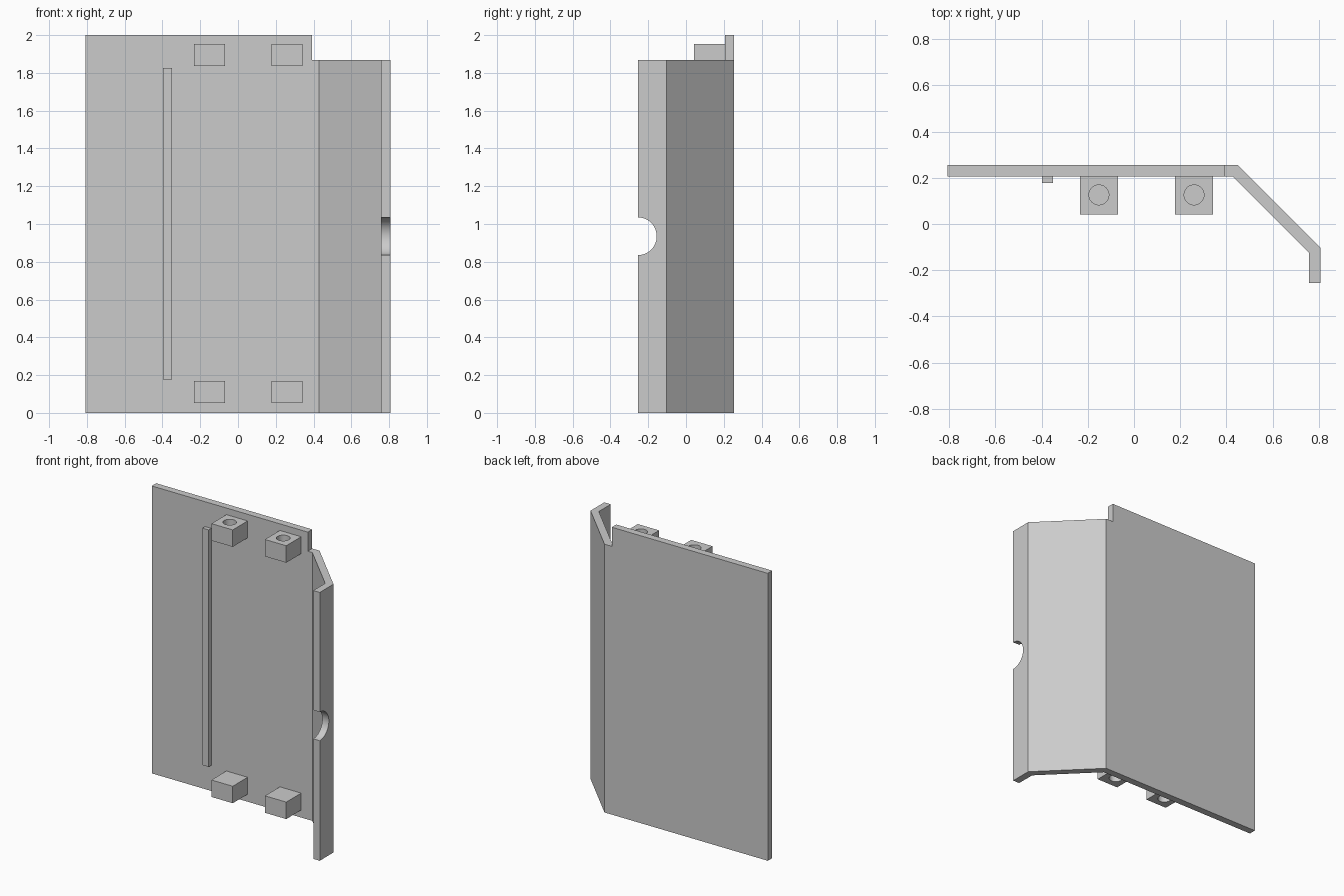
import bpy, bmesh, math
from mathutils import Matrix

cube = bpy.data.objects.get("Cube")
if cube:
    bpy.data.objects.remove(cube, do_unlink=True)

grey = bpy.data.materials.new("plain grey")
grey.use_nodes = True
color = (0.6, 0.6, 0.6, 1)
grey.diffuse_color = color
grey.node_tree.nodes["Principled BSDF"].inputs["Base Color"].default_value = color


def finish(name, bm):
    bmesh.ops.recalc_face_normals(bm, faces=bm.faces)
    mesh = bpy.data.meshes.new(name)
    bm.to_mesh(mesh)
    bm.free()
    mesh.materials.append(grey)
    obj = bpy.data.objects.new(name, mesh)
    bpy.context.collection.objects.link(obj)
    return obj


def box(name, x, y, z):
    bm = bmesh.new()
    bmesh.ops.create_cube(bm, size=1)
    for v in bm.verts:
        v.co = [lo if c < 0 else hi for c, (lo, hi) in zip(v.co, (x, y, z))]
    return finish(name, bm)


def cylinder(name, radius, depth, center, axis="Z"):
    bm = bmesh.new()
    turn = Matrix.Rotation(math.pi / 2, 4, "Y") if axis == "X" else Matrix()
    bmesh.ops.create_cone(bm, cap_ends=True, segments=48, radius1=radius, radius2=radius,
                          depth=depth, matrix=Matrix.Translation(center) @ turn)
    return finish(name, bm)


def cut(obj, cutter):
    cutter.hide_render = True
    mod = obj.modifiers.new("cut", "BOOLEAN")
    mod.operation, mod.solver, mod.object = "DIFFERENCE", "EXACT", cutter
    bpy.context.view_layer.objects.active = obj
    bpy.ops.object.modifier_apply(modifier=mod.name)
    bpy.data.objects.remove(cutter, do_unlink=True)


def smooth(obj):
    bpy.ops.object.select_all(action="DESELECT")
    obj.select_set(True)
    bpy.context.view_layer.objects.active = obj
    bpy.ops.object.shade_smooth_by_angle(angle=math.radians(30))


# Folded sheet: flat back, slanted panel and narrow flange
profile = [(-0.808, 0.255), (0.449, 0.255), (0.808, -0.104), (0.808, -0.255),
           (0.758, -0.255), (0.758, -0.124), (0.428, 0.206), (-0.808, 0.206)]
bm = bmesh.new()
base = bm.faces.new([bm.verts.new((x, y, 0)) for x, y in profile])
top = bmesh.ops.extrude_face_region(bm, geom=[base])["geom"]
for v in top:
    if isinstance(v, bmesh.types.BMVert):
        v.co.z = 2
panel = finish("folded_panel", bm)

# Lowered top of the slanted side and round notch in the flange
cut(panel, box("step_cutter", (0.393, 1), (-0.5, 0.5), (1.867, 2.2)))
cut(panel, cylinder("notch_cutter", 0.1, 0.4, (0.8, -0.255, 0.935), "X"))
smooth(panel)

# Long rib on the inner face
box("rib", (-0.398, -0.35), (0.178, 0.206), (0.178, 1.827))

# Mounting blocks with blind screw holes opening outward
for side, x in (("right", -0.152), ("left", 0.26)):
    for level, z, way in (("lower", 0.111, -1), ("upper", 1.895, 1)):
        block = box(f"{level}_{side}_mount", (x - 0.082, x + 0.082),
                    (0.042, 0.206), (z - 0.059, z + 0.059))
        cut(block, cylinder("hole_cutter", 0.043, 0.1, (x, 0.126, z + way * 0.02)))
        smooth(block)
